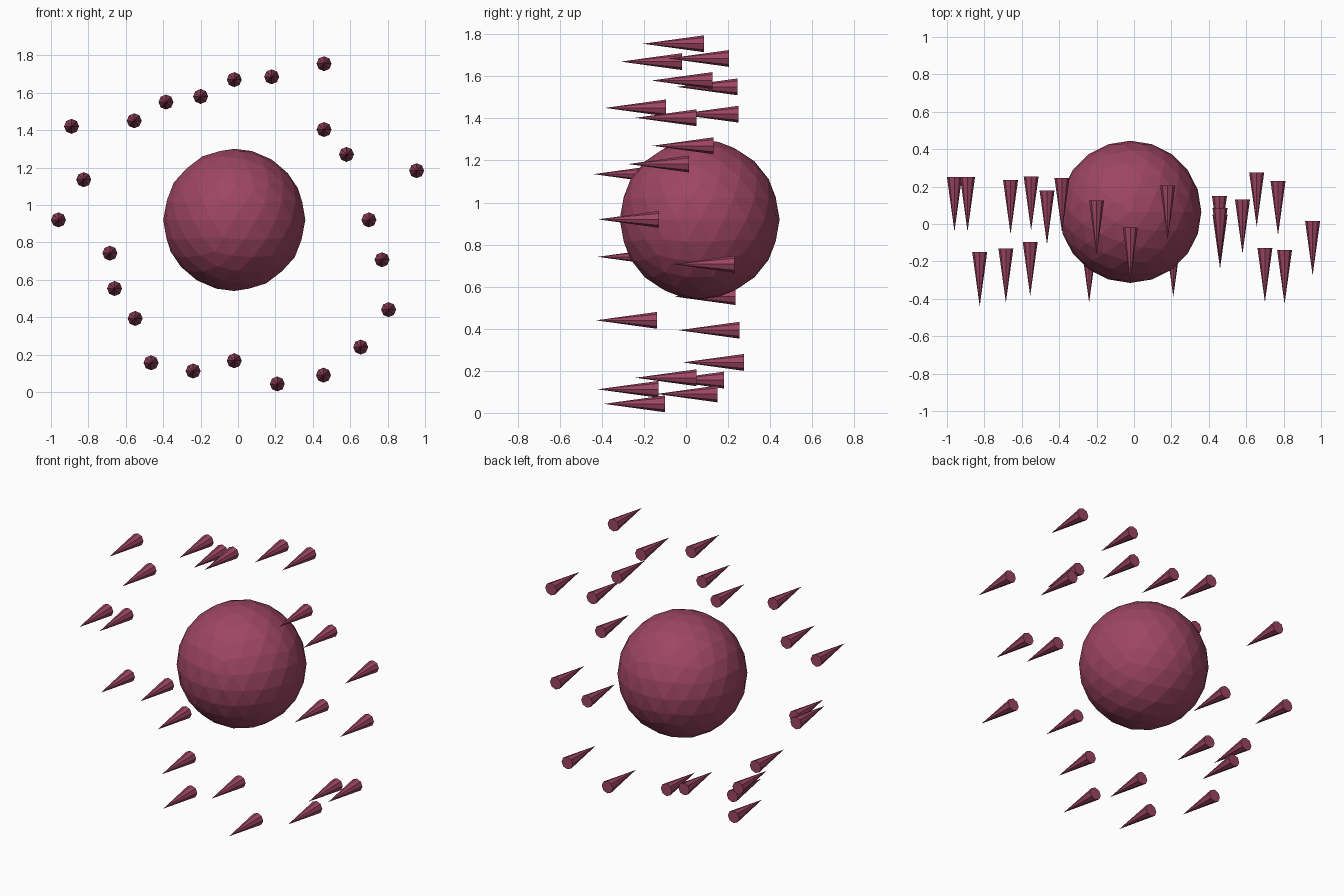
import bpy
import math

mat = bpy.data.materials.new("plum")
mat.diffuse_color = (0.34, 0.06, 0.125, 1)

LENGTH, RADIUS = 0.29, 0.04

# Faceted central ball
bpy.ops.mesh.primitive_ico_sphere_add(subdivisions=3, radius=0.38,
                                      location=(-0.02, 0.065, 0.92))
ball = bpy.context.object
ball.name = "ball"
ball.data.materials.append(mat)

# Shared spike mesh: eight-sided cone pointing to the front (-y)
bpy.ops.mesh.primitive_cone_add(vertices=8, radius1=RADIUS, radius2=0, depth=LENGTH)
first = bpy.context.object
spike_mesh = first.data
spike_mesh.name = "spike"
spike_mesh.materials.append(mat)
bpy.data.objects.remove(first)

# Ring of spikes: x, y of the base, z
spikes = [
    (0.46, 0.085, 1.755), (0.18, 0.205, 1.685), (-0.02, -0.02, 1.67),
    (-0.20, 0.125, 1.58), (-0.385, 0.245, 1.55), (-0.555, -0.095, 1.45),
    (-0.89, 0.25, 1.42), (-0.825, -0.15, 1.135), (-0.96, 0.25, 0.92),
    (-0.685, -0.13, 0.742), (-0.66, 0.235, 0.553), (-0.55, 0.255, 0.393),
    (-0.465, 0.18, 0.156), (-0.24, -0.13, 0.112), (-0.02, 0.05, 0.167),
    (0.21, -0.10, 0.043), (0.457, 0.15, 0.09), (0.656, 0.275, 0.24),
    (0.805, -0.138, 0.44), (0.77, 0.23, 0.707), (0.70, -0.128, 0.92),
    (0.955, 0.015, 1.183), (0.58, 0.13, 1.27), (0.46, 0.05, 1.403),
]
for i, (x, y, z) in enumerate(spikes):
    spike = bpy.data.objects.new(f"spike_{i + 1}", spike_mesh)
    spike.location = (x, y - LENGTH / 2, z)
    spike.rotation_euler = (math.pi / 2, 0, 0)
    bpy.context.collection.objects.link(spike)
